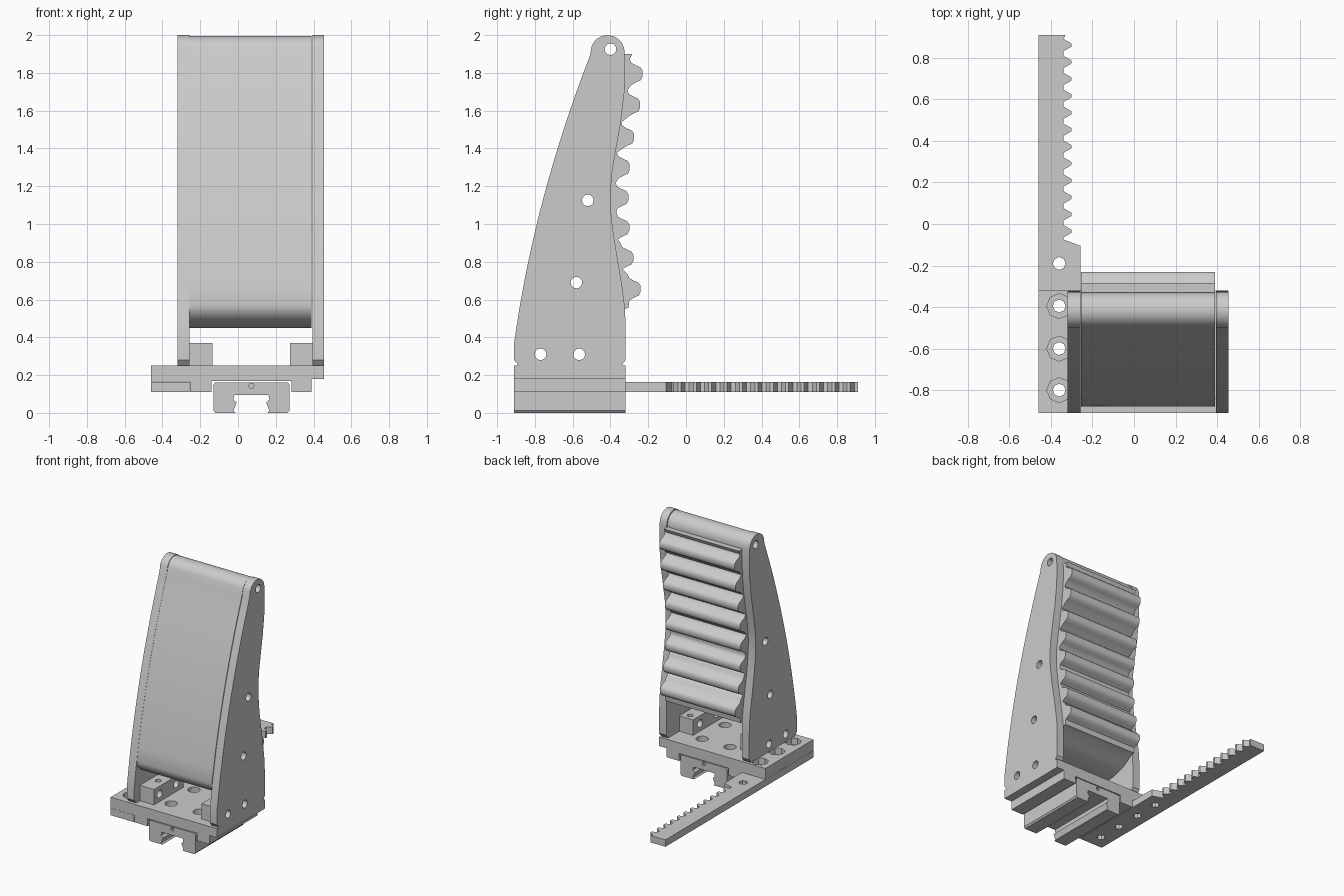
import bpy, bmesh, math
from mathutils import Vector

if "Cube" in bpy.data.objects:
    bpy.data.objects.remove(bpy.data.objects["Cube"])

Y0, Y1 = -0.91, -0.32      # front and back of the base


def place(axis, u, v, w):
    # profile (u, v) swept along w: X -> (y,z), Y -> (x,z), Z -> (x,y)
    return {'X': (w, u, v), 'Y': (u, w, v), 'Z': (u, v, w)}[axis]


def prism(name, pts, axis, a, b):
    bm = bmesh.new()
    lo = [bm.verts.new(place(axis, u, v, a)) for u, v in pts]
    hi = [bm.verts.new(place(axis, u, v, b)) for u, v in pts]
    n = len(pts)
    bm.faces.new(lo)
    bm.faces.new(hi)
    for i in range(n):
        j = (i + 1) % n
        bm.faces.new((lo[i], lo[j], hi[j], hi[i]))
    bmesh.ops.recalc_face_normals(bm, faces=bm.faces)
    me = bpy.data.meshes.new(name)
    bm.to_mesh(me)
    bm.free()
    ob = bpy.data.objects.new(name, me)
    bpy.context.collection.objects.link(ob)
    return ob


def rect(x0, x1, y0, y1):
    return [(x0, y0), (x1, y0), (x1, y1), (x0, y1)]


def circle(u, v, r, n=12):
    return [(u + r * math.cos(2 * math.pi * i / n), v + r * math.sin(2 * math.pi * i / n)) for i in range(n)]


def cut(ob, holes):
    # holes: (profile, axis, start, end)
    for pts, axis, a, b in holes:
        c = prism("cutter", pts, axis, a, b)
        c.hide_render = True
        m = ob.modifiers.new("hole", 'BOOLEAN')
        m.operation, m.solver, m.object = 'DIFFERENCE', 'EXACT', c
        bpy.context.view_layer.update()
        dg = bpy.context.evaluated_depsgraph_get()
        me = bpy.data.meshes.new_from_object(ob.evaluated_get(dg))
        ob.modifiers.clear()
        ob.data = me
        bpy.data.objects.remove(c)


def smooth(ob, deg=35):
    bpy.ops.object.select_all(action='DESELECT')
    ob.select_set(True)
    bpy.context.view_layer.objects.active = ob
    bpy.ops.object.shade_smooth_by_angle(angle=math.radians(deg))


def front_curve(z):
    t = z - 0.37
    return -0.91 + 0.1385 * t + 0.0825 * t * t


def front_pts(z0, z1, n):
    zs = [z0 + (z1 - z0) * i / n for i in range(n + 1)]
    return [(front_curve(z), z) for z in zs]


def top_arc(r):
    return [(-0.415 + r * math.cos(math.radians(a)), 1.91 + r * math.sin(math.radians(a)))
            for a in range(160, -1, -16)]


side_holes = [(circle(y, z, 0.031), 'X', -0.7, 0.7) for y, z in
              [(-0.40, 1.925), (-0.52, 1.125), (-0.58, 0.69), (-0.77, 0.31), (-0.565, 0.31)]]

# side plates
plate = [(-0.885, 0.25), (-0.91, 0.28)] + front_pts(0.37, 1.89, 14) + top_arc(0.09)
plate += [(-0.322, 1.82), (-0.326, 1.7), (-0.345, 1.54), (-0.37, 1.4), (-0.39, 1.28), (-0.40, 1.17),
          (-0.397, 1.06), (-0.383, 0.94), (-0.36, 0.8), (-0.338, 0.67), (-0.324, 0.56),
          (-0.32, 0.47), (-0.32, 0.28), (-0.342, 0.25)]
for name, x0, x1 in [("left_side_plate", -0.32, -0.257), ("right_side_plate", 0.394, 0.455)]:
    ob = prism(name, plate, 'X', x0, x1)
    cut(ob, side_holes)
    smooth(ob)

# ribbed jaw body between the plates
tips = [(1.795, -0.23), (1.63, -0.243), (1.46, -0.275), (1.30, -0.298),
        (1.14, -0.305), (0.98, -0.30), (0.82, -0.278), (0.655, -0.24)]
tooth = [(0.078, 0), (0.058, 0.12), (0.046, 0.45), (0.035, 0.82), (0.018, 1.0),
         (-0.014, 1.0), (-0.034, 0.85), (-0.046, 0.45), (-0.06, 0.12)]
jaw = front_pts(0.57, 1.89, 12) + top_arc(0.086) + [(-0.329, 1.9), (-0.285, 1.9)]
for z, y in tips:
    jaw += [(y - 0.068 * (1 - f), z + dz) for dz, f in tooth]
jaw += [(-0.305, 0.555), (-0.335, 0.55), (-0.42, 0.495), (-0.53, 0.46), (-0.66, 0.45),
        (-0.76, 0.462), (-0.83, 0.49), (-0.87, 0.53)]
ob = prism("ribbed_jaw", jaw, 'X', -0.256, 0.39)
cut(ob, side_holes[:3])
smooth(ob, 45)

# base plate with a groove for the carriage and a lip on the right
base = [(-0.46, 0.165), (-0.255, 0.165), (-0.255, 0.11), (-0.14, 0.11), (-0.14, 0.168), (0.283, 0.168),
        (0.283, 0.11), (0.39, 0.11), (0.39, 0.18), (0.455, 0.18), (0.455, 0.25), (-0.46, 0.25)]
ob = prism("base_plate", base, 'Y', Y0, Y1)
rack_holes = [(circle(-0.36, y, 0.031, 8), 'Z', 0.0, 0.4) for y in (-0.80, -0.60, -0.395, -0.19)]
nut_pockets = [(circle(-0.36, y, 0.06, 8), 'Z', 0.2, 0.4) for y in (-0.80, -0.60, -0.395)]
mount_holes = [(circle(x, y, 0.045), 'Z', 0.19, 0.4) for x in (-0.05, 0.19) for y in (-0.75, -0.47)]
cut(ob, rack_holes[:3] + nut_pockets + mount_holes)

# mounting blocks that hold the plates to the base
for name, x0, x1 in [("left_mount_block", -0.258, -0.135), ("right_mount_block", 0.275, 0.395)]:
    ob = prism(name, rect(x0, x1, -0.84, -0.48), 'Z', 0.249, 0.37)
    xm = (x0 + x1) / 2
    cut(ob, side_holes[3:] + [(circle(xm, y, 0.022), 'Z', 0.3, 0.5) for y in (-0.70, -0.53)])

# toothed rack bar
rack = [(-0.46, Y0), (-0.257, Y0), (-0.257, -0.105), (-0.34, -0.075)]
pitch = 0.0815
for i in range(12):
    y = -0.065 + i * pitch
    rack += [(-0.34, y), (-0.302, y + 0.022), (-0.302, y + 0.038), (-0.34, y + 0.06)]
rack += [(-0.33, 0.91), (-0.46, 0.91)]
ob = prism("rack_bar", rack, 'Z', 0.11, 0.164)
cut(ob, rack_holes)

# linear carriage with a rail channel underneath
half = [(0.085, 0.0), (0.095, 0.012), (0.078, 0.055), (0.095, 0.07), (0.09, 0.095)]
cx = 0.071
carriage = [(-0.13, 0.012), (-0.12, 0.0)]
carriage += [(cx - d, z) for d, z in half] + [(cx + d, z) for d, z in reversed(half)]
carriage += [(0.262, 0.0), (0.272, 0.012), (0.272, 0.15), (0.262, 0.162), (-0.12, 0.162), (-0.13, 0.15)]
ob = prism("linear_carriage", carriage, 'Y', Y0, Y1)
cut(ob, [(circle(cx, 0.143, 0.014, 8), 'Y', -1.0, -0.85), (circle(cx, 0.143, 0.014, 8), 'Y', -0.38, -0.2)])
